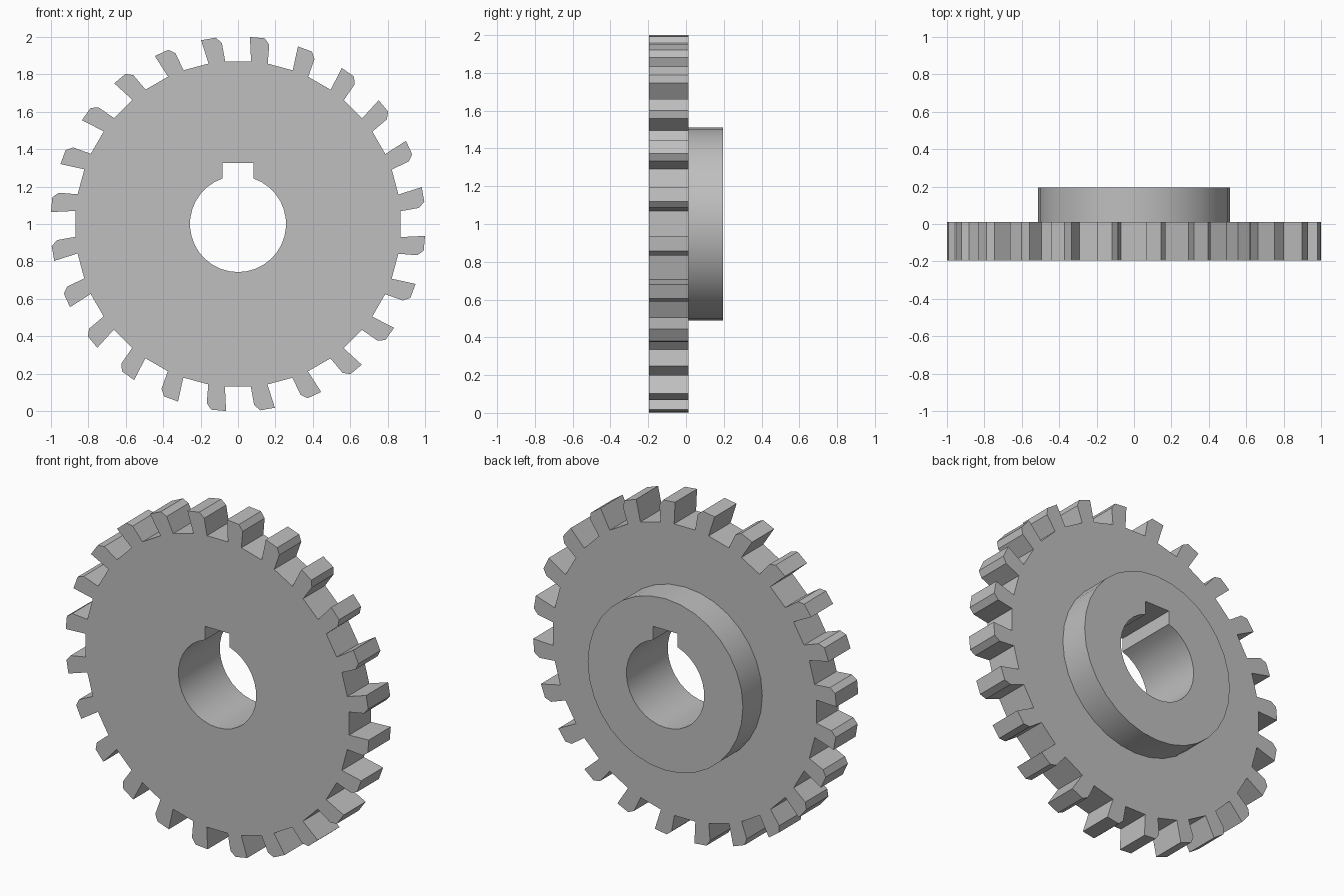
import bpy
import bmesh
from math import sin, cos, radians, asin, pi

if "Cube" in bpy.data.objects:
    bpy.data.objects.remove(bpy.data.objects["Cube"], do_unlink=True)

CENTRE_Z = 1.0
TEETH = 24
FRONT, STEP, BACK = -0.195, 0.012, 0.195

# Single plain grey metal
steel = bpy.data.materials.new("steel_grey")
steel.use_nodes = True
GREY = (0.52, 0.52, 0.52, 1.0)
steel.diffuse_color = GREY
steel.node_tree.nodes["Principled BSDF"].inputs["Base Color"].default_value = GREY


def polar(angle, radius):
    """Point measured clockwise from straight up, seen from the front."""
    return radius * sin(angle), radius * cos(angle)


def circle(radius, count):
    return [polar(2 * pi * i / count, radius) for i in range(count)]


def toothed_outline():
    # One leaning tooth: root, sharp tip, chamfered tip, root
    tooth = [(4.6, 0.872), (3.65, 1.002), (8.2, 1.003), (9.9, 0.972), (10.5, 0.872)]
    return [polar(radians(a + i * 360 / TEETH), r)
            for i in range(TEETH) for a, r in tooth]


def keyed_bore(radius=0.257, half_slot=0.082, slot_top=0.325, steps=30):
    # Round hole with a rectangular keyway at the top
    start = asin(half_slot / radius)
    arc = [polar(start + (2 * pi - 2 * start) * i / steps, radius)
           for i in range(steps + 1)]
    return arc + [(-half_slot, slot_top), (half_slot, slot_top)]


def extruded_part(name, loops, y0, y1):
    """Fill the region between the loops and extrude it along y."""
    bm = bmesh.new()
    edges = []
    for loop in loops:
        verts = [bm.verts.new((x, y0, z + CENTRE_Z)) for x, z in loop]
        edges += [bm.edges.new((v, verts[i - 1])) for i, v in enumerate(verts)]
    bmesh.ops.triangle_fill(bm, use_beauty=True, edges=edges)
    result = bmesh.ops.extrude_face_region(bm, geom=bm.faces[:])
    moved = [g for g in result["geom"] if isinstance(g, bmesh.types.BMVert)]
    bmesh.ops.translate(bm, verts=moved, vec=(0, y1 - y0, 0))
    bmesh.ops.recalc_face_normals(bm, faces=bm.faces[:])
    mesh = bpy.data.meshes.new(name)
    bm.to_mesh(mesh)
    bm.free()
    mesh.materials.append(steel)
    mesh.shade_smooth()
    mesh.set_sharp_from_angle(angle=radians(20))
    obj = bpy.data.objects.new(name, mesh)
    bpy.context.collection.objects.link(obj)
    return obj


# Toothed wheel at the front, round hub behind, both with the keyed bore
extruded_part("gear_wheel", [toothed_outline(), keyed_bore()], FRONT, STEP)
extruded_part("hub", [circle(0.512, 32), keyed_bore()], STEP, BACK)
